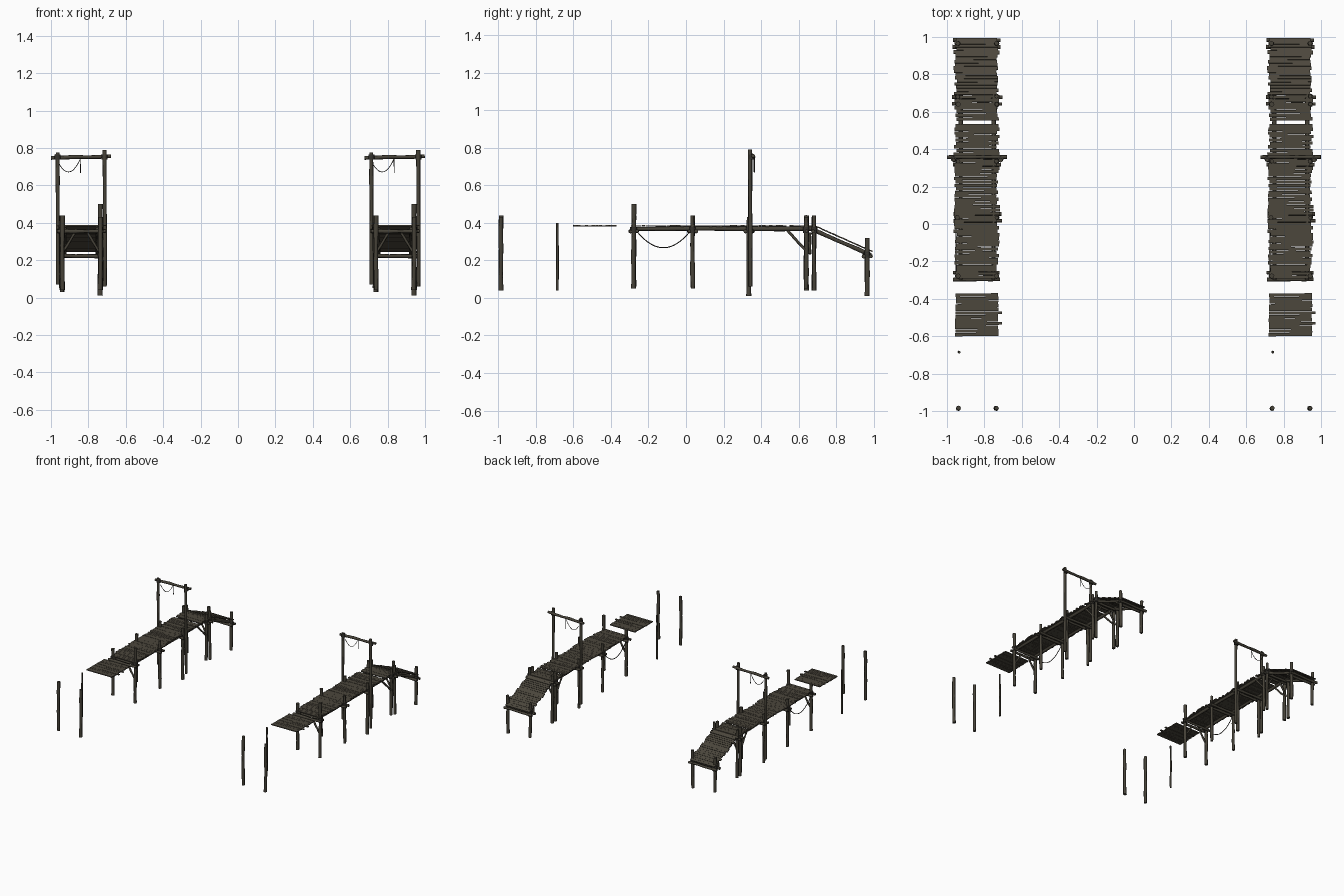
import bpy, bmesh, math, random
from mathutils import Vector, Matrix

cube = bpy.data.objects.get("Cube")
if cube:
    bpy.data.objects.remove(cube)


def material(name, rgb):
    m = bpy.data.materials.new(name)
    m.use_nodes = True
    m.diffuse_color = (*rgb, 1)
    bsdf = m.node_tree.nodes["Principled BSDF"]
    bsdf.inputs["Base Color"].default_value = (*rgb, 1)
    bsdf.inputs["Roughness"].default_value = 0.9
    return m


PLANK = material("weathered_plank", (0.072, 0.063, 0.046))
TIMBER = material("dark_timber", (0.062, 0.055, 0.040))
ROPE = material("old_rope", (0.035, 0.032, 0.027))


def finish(bm, name, mat, smooth=False):
    bmesh.ops.recalc_face_normals(bm, faces=bm.faces)
    me = bpy.data.meshes.new(name)
    bm.to_mesh(me)
    bm.free()
    me.materials.append(mat)
    ob = bpy.data.objects.new(name, me)
    bpy.context.collection.objects.link(ob)
    ob.location.x = dock_x
    if smooth:
        bpy.ops.object.select_all(action='DESELECT')
        ob.select_set(True)
        bpy.context.view_layer.objects.active = ob
        bpy.ops.object.shade_smooth_by_angle(angle=math.radians(50))


def tube(bm, points, radius, sides=8, wobble=0.0):
    """Round bar through the points, closed at both ends."""
    points = [Vector(p) for p in points]
    axis = (points[-1] - points[0]).normalized()
    side = axis.orthogonal().normalized()
    other = axis.cross(side)
    rings = []
    for p in points:
        r = radius * (1 + random.uniform(-wobble, wobble))
        c = p + (side * random.uniform(-1, 1) + other * random.uniform(-1, 1)) * radius * wobble
        rings.append([bm.verts.new(c + side * r * math.cos(a) + other * r * math.sin(a))
                      for a in (math.tau * i / sides for i in range(sides))])
    for lo, hi in zip(rings, rings[1:]):
        for i in range(sides):
            j = (i + 1) % sides
            bm.faces.new((lo[i], lo[j], hi[j], hi[i]))
    bm.faces.new(rings[0])
    bm.faces.new(rings[-1])


def log(bm, a, b, radius, wobble=0.14):
    a, b = Vector(a), Vector(b)
    tube(bm, [a.lerp(b, t / 5) for t in range(6)], radius, 8, wobble)


def plank(bm, y, z, width, x0, x1, pitch=0.0, skew=0.0):
    mat = (Matrix.Translation(((x0 + x1) / 2, y, z)) @ Matrix.Rotation(skew, 4, 'Z')
           @ Matrix.Rotation(pitch, 4, 'X') @ Matrix.Diagonal((x1 - x0, width, 0.007, 1)))
    bmesh.ops.create_cube(bm, size=1, matrix=mat)


def plank_run(bm, a, b, rough=0.012, step=0.019):
    """Uneven boards laid side by side from a to b, each a (y, z) pair."""
    run = math.hypot(b[0] - a[0], b[1] - a[1])
    pitch = math.atan2(b[1] - a[1], b[0] - a[0])
    count = max(1, round(run / step))
    for i in range(count):
        t = (i + 0.5) / count
        plank(bm, a[0] + (b[0] - a[0]) * t, a[1] + (b[1] - a[1]) * t + random.uniform(-.001, .001),
              run / count * random.uniform(0.86, 1.0),
              -0.115 + random.uniform(-rough, rough * .6),
              0.114 + random.uniform(-rough, rough * .6),
              pitch, random.uniform(-.012, .012))


def sag(bm, a, b, drop, radius):
    """Hanging rope, drawn as short overlapping bars."""
    a, b = Vector(a), Vector(b)
    pts = [a.lerp(b, t / 14) - Vector((0, 0, drop * 4 * (t / 14) * (1 - t / 14))) for t in range(15)]
    for p, q in zip(pts, pts[1:]):
        tube(bm, (p, q), radius, 6)


# Posts: x, y, bottom, top, radius
POSTS = [
    (-.100, -.985, .04, .44, .012), (.103, -.985, .04, .43, .012), (-.096, -.685, .04, .40, .007),
    (-.103, -.278, .06, .44, .012), (.102, -.278, .05, .50, .012),
    (-.106, .035, .05, .44, .012), (.104, .035, .05, .44, .012),
    (-.103, .335, .03, .43, .012), (.104, .335, .01, .43, .012),
    (-.103, .64, .04, .44, .012), (.104, .64, .05, .43, .012),
    (-.104, .682, .04, .43, .011), (.104, .682, .04, .44, .011),
    (-.103, .965, .03, .31, .012), (.103, .965, .01, .32, .012)]


def build_dock(prefix):
    random.seed(7)

    bm = bmesh.new()
    for x, y, z0, z1, r in POSTS:
        log(bm, (x + random.uniform(-.003, .003), y, z0), (x, y, z1), r)
    finish(bm, prefix + "_posts", TIMBER, True)

    # Tall hoist frame
    bm = bmesh.new()
    log(bm, (-.124, .342, .07), (-.126, .342, .775), .011)
    log(bm, (.127, .342, .06), (.126, .342, .79), .011)
    log(bm, (-.162, .358, .748), (.160, .358, .755), .010)
    finish(bm, prefix + "_hoist_frame", TIMBER, True)

    # Long bearers under the deck and ramp
    bm = bmesh.new()
    for x in (-.088, .088):
        log(bm, (x, -.298, .367), (x, .70, .368), .011)
        log(bm, (x, .67, .366), (x, .985, .228), .011)
    finish(bm, prefix + "_bearers", TIMBER, True)

    # Cross beams gripping each pair of posts
    bm = bmesh.new()
    for y, z in ((-.278, .355), (.035, .355), (.335, .355), (.66, .355), (.965, .222)):
        for dy in (-.018, .018):
            log(bm, (-.128 + random.uniform(-.008, .008), y + dy, z),
                (.128 + random.uniform(-.008, .008), y + dy, z), .010)
    finish(bm, prefix + "_cross_beams", TIMBER, True)

    # Diagonal braces
    bm = bmesh.new()
    for y in (-.278, .66):
        for s in (-1, 1):
            log(bm, (s * .102, y, .235), (s * .035, y, .345), .007)
    for s in (-1, 1):
        log(bm, (s * .103, .64, .25), (s * .09, .54, .36), .007)
    finish(bm, prefix + "_braces", TIMBER, True)

    # Rope lashings at the joints
    bm = bmesh.new()
    for x, y, z0, z1, r in POSTS[3:]:
        z = .232 if y > .9 else .362
        for k in (-1, 0, 1):
            tube(bm, ((x, y, z + k * .011 - .005), (x, y, z + k * .011 + .005)), r + .004, 8)
    for x in (-.126, .126):
        tube(bm, ((x, .348, .738), (x, .348, .764)), .016, 8)
    finish(bm, prefix + "_lashings", ROPE, True)

    # Boards
    bm = bmesh.new()
    plank_run(bm, (-.292, .383), (.535, .383))
    plank_run(bm, (.552, .383), (.69, .383))
    finish(bm, prefix + "_deck_planks", PLANK)

    bm = bmesh.new()
    plank_run(bm, (.69, .382), (.994, .246))
    finish(bm, prefix + "_ramp_planks", PLANK)

    bm = bmesh.new()
    plank_run(bm, (-.60, .384), (-.37, .384), .004)
    for y in (-.475, -.53):
        plank(bm, y, .385, .014, -.02, .133)
    finish(bm, prefix + "_loose_platform", PLANK)

    # Hanging ropes
    bm = bmesh.new()
    sag(bm, (-.112, -.27, .365), (-.112, .03, .365), .098, .0028)
    sag(bm, (-.118, .362, .715), (-.005, .362, .74), .055, .002)
    tube(bm, ((-.005, .366, .75), (-.003, .366, .665)), .002, 6)
    finish(bm, prefix + "_hanging_ropes", ROPE)


for prefix, dock_x in (("right_dock", -.8385), ("left_dock", .8385)):
    build_dock(prefix)
